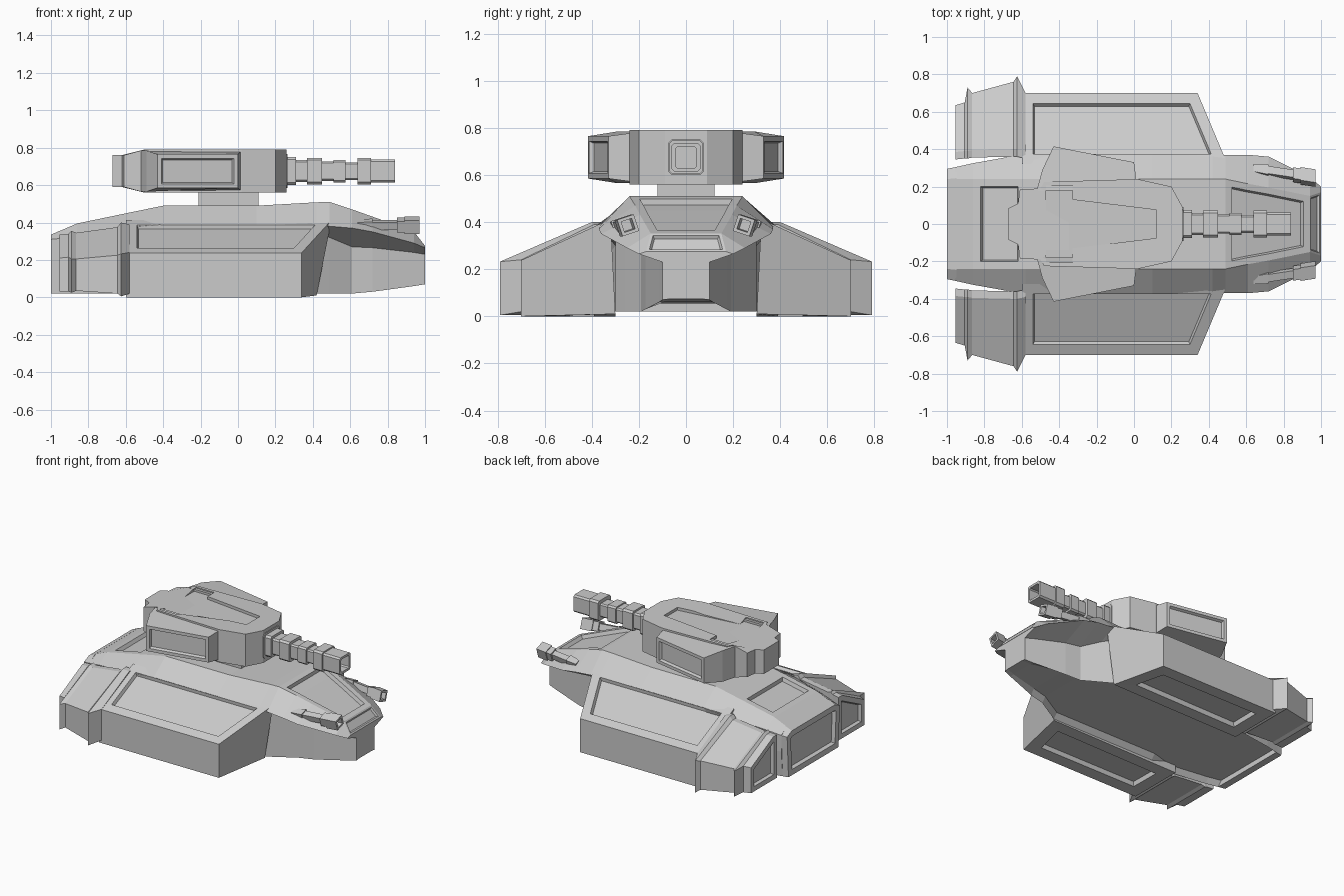
import bpy, bmesh

if "Cube" in bpy.data.objects:
    bpy.data.objects.remove(bpy.data.objects["Cube"])


def loft(name, rings, recesses=()):
    """Skin equal-length point rings; each recess = (face test, margin, depth)."""
    bm = bmesh.new()
    vs = [[bm.verts.new(p) for p in r] for r in rings]
    n = len(rings[0])
    for a, b in zip(vs, vs[1:]):
        for i in range(n):
            j = (i + 1) % n
            bm.faces.new((a[i], a[j], b[j], b[i]))
    bm.faces.new(vs[0])
    bm.faces.new(vs[-1])
    bmesh.ops.recalc_face_normals(bm, faces=bm.faces)
    for test, margin, depth in recesses:
        bm.normal_update()
        fs = [f for f in bm.faces if test(f.calc_center_median(), f.normal)]
        if fs:
            # flat inset marks the frame, second one drops the panel
            bmesh.ops.inset_region(bm, faces=fs, thickness=margin, use_even_offset=True)
            bmesh.ops.inset_region(bm, faces=fs, thickness=0.008, depth=-depth, use_even_offset=True)
    me = bpy.data.meshes.new(name)
    bm.to_mesh(me)
    bm.free()
    ob = bpy.data.objects.new(name, me)
    bpy.context.collection.objects.link(ob)
    return ob


def sym(half):
    return half + [(x, -y, z) for x, y, z in reversed(half)]


# Hull: stations of bottom, lower side, outer edge and deck corner (y, z)
stations = [
    (-.96, (.288, .02), (.303, .2), (.303, .315), (.24, .352)),
    (-.86, (.31, .02), (.325, .2), (.325, .335), (.24, .395)),
    (-.58, (.35, .02), (.375, .2), (.375, .375), (.24, .453)),
    (-.40, (.30, .02), (.30, .3), (.375, .39), (.24, .49)),
    (.10, (.30, .02), (.30, .3), (.375, .39), (.24, .49)),
    (.42, (.30, .02), (.30, .34), (.37, .385), (.24, .508)),
    (.49, (.26, .02), (.26, .32), (.37, .38), (.24, .51)),
    (.61, (.19, .02), (.19, .27), (.37, .37), (.215, .47)),
    (.72, (.172, .03), (.172, .265), (.36, .35), (.195, .431)),
    (.94, (.115, .06), (.115, .24), (.25, .29), (.15, .352)),
    (1.0, (.10, .07), (.10, .23), (.20, .265), (.17, .275)),
]
# each station starts with the inner corner of the shallow belly channel
hull_rings = [sym([(x, p[0][0] - .03, p[0][1] + (.035 if x < .8 else .004))]
                  + [(x, y, z) for y, z in p]) for x, *p in stations]
loft("hull", hull_rings, [
    (lambda c, n: n.z > .4 and abs(c.y) < .02 and .5 < c.x < .94, .035, .025),
    (lambda c, n: n.z > .5 and abs(c.y) < .02 and -.85 < c.x < -.6, .04, .025),
    (lambda c, n: n.x > .4 and abs(c.y) < .02 and .95 < c.x < .99, .012, .012),
])

# Rear door frame with sunken panel
loft("rear_door", [
    sym([(-.95, .29, .02), (-.95, .305, .315), (-.95, .245, .357)]),
    sym([(-1, .28, .02), (-1, .295, .31), (-1, .24, .335)]),
], [(lambda c, n: n.x < -.9, .04, .025)])

for s, side in ((-1, "right"), (1, "left")):
    # Side sponsons with sunken roof and floor panels
    floor = [(-.6, .3, 0), (-.6, .7, 0), (.34, .7, 0), (.42, .3, .01)]
    roof = [(-.6, .32, .413), (-.6, .7, .238), (.34, .7, .238), (.5, .32, .413)]
    loft(side + "_sponson", [[(x, s * y, z) for x, y, z in r] for r in (floor, roof)], [
        (lambda c, n: n.z > .5, .06, .022),
        (lambda c, n: n.z < -.5, .09, .03),
    ])

    # Rear pods: x, inner y, outer y, floor z, eave z, ridge z
    pod = [
        (-.58, .35, .70, .02, .24, .39),
        (-.625, .36, .79, .005, .232, .40),
        (-.645, .36, .76, .02, .225, .375),
        (-.865, .355, .70, .035, .205, .345),
        (-.89, .35, .73, .025, .205, .355),
        (-.905, .35, .65, .03, .215, .34),
        (-.955, .345, .635, .03, .21, .335),
    ]
    loft(side + "_rear_pod",
         [[(x, s * a, f), (x, s * b, f), (x, s * b, e), (x, s * (a + .04), r), (x, s * a, r)]
          for x, a, b, f, e, r in pod], [
        (lambda c, n: n.x < -.9 and c.x < -.95, .035, .02),
    ])

    # Nose guns: diamond section, stepped towards the muzzle
    rings = []
    for x, r in ((.64, .03), (.72, .04), (.72, .03), (.85, .03), (.85, .044),
                 (.89, .044), (.89, .052), (.97, .052), (.97, .033), (.92, .03)):
        y = .295 - (x - .64) * .15
        rings.append([(x, s * (y + a * r), .386 + b * r)
                      for a, b in ((.9, .45), (-.45, .9), (-.9, -.45), (.45, -.9))])
    loft(side + "_nose_gun", rings)

    # Turret cheeks with sunken side panels
    cheek = [(.02, .18), (0, .33), (-.43, .415), (-.49, .29), (-.52, .18)]
    low = [(x, s * y, .565 + .02 * (y > .3)) for x, y in cheek]
    high = [(x, s * y, .785 - .02 * (y > .3)) for x, y in cheek]
    loft(side + "_turret_cheek", [low, high], [
        (lambda c, n: abs(n.y) > .8, .022, .018)])

# Turret neck
loft("turret_neck", [sym([(-.21, .12, z), (.11, .12, z)]) for z in (.47, .58)])

# Turret body: faceted outline, thinner at the tail
outline = [(.26, .09), (.20, .20), (.02, .24), (-.48, .225), (-.50, .19), (-.61, .185),
           (-.62, .11), (-.67, .085)]


def turret_ring(base, tip):
    return sym([(x, y, tip if x < -.55 else base) for x, y in outline])


turret = loft("turret_body", [turret_ring(.56, .59), turret_ring(.79, .76)])

# T-shaped sunken roof panel
tee = [(.12, .075), (-.33, .13), (-.33, .205), (-.47, .205)]
cutter = loft("roof_cutter", [sym([(x, y, z) for x, y in tee]) for z in (.77, .85)])
cutter.hide_render = True
mod = turret.modifiers.new("roof_panel", 'BOOLEAN')
mod.operation = 'DIFFERENCE'
mod.solver = 'EXACT'
mod.object = cutter
bpy.context.view_layer.objects.active = turret
bpy.ops.object.modifier_apply(modifier=mod.name)
bpy.data.objects.remove(cutter)

# Mantlet and main barrel: chamfered square section with stepped collars and bore
rings = []
for x0, x1, h in ((.24, .265, .09), (.265, .31, .075), (.31, .37, .058), (.37, .45, .071),
                  (.45, .51, .052), (.51, .575, .06), (.575, .64, .047), (.64, .71, .071),
                  (.71, .84, .061), (.84, .70, .045)):
    c = h * .82
    for x in (x0, x1):
        rings.append([(x, y, .675 + z) for y, z in (
            (h, -c), (h, c), (c, h), (-c, h), (-h, c), (-h, -c), (-c, -h), (c, -h))])
loft("main_barrel", rings)
